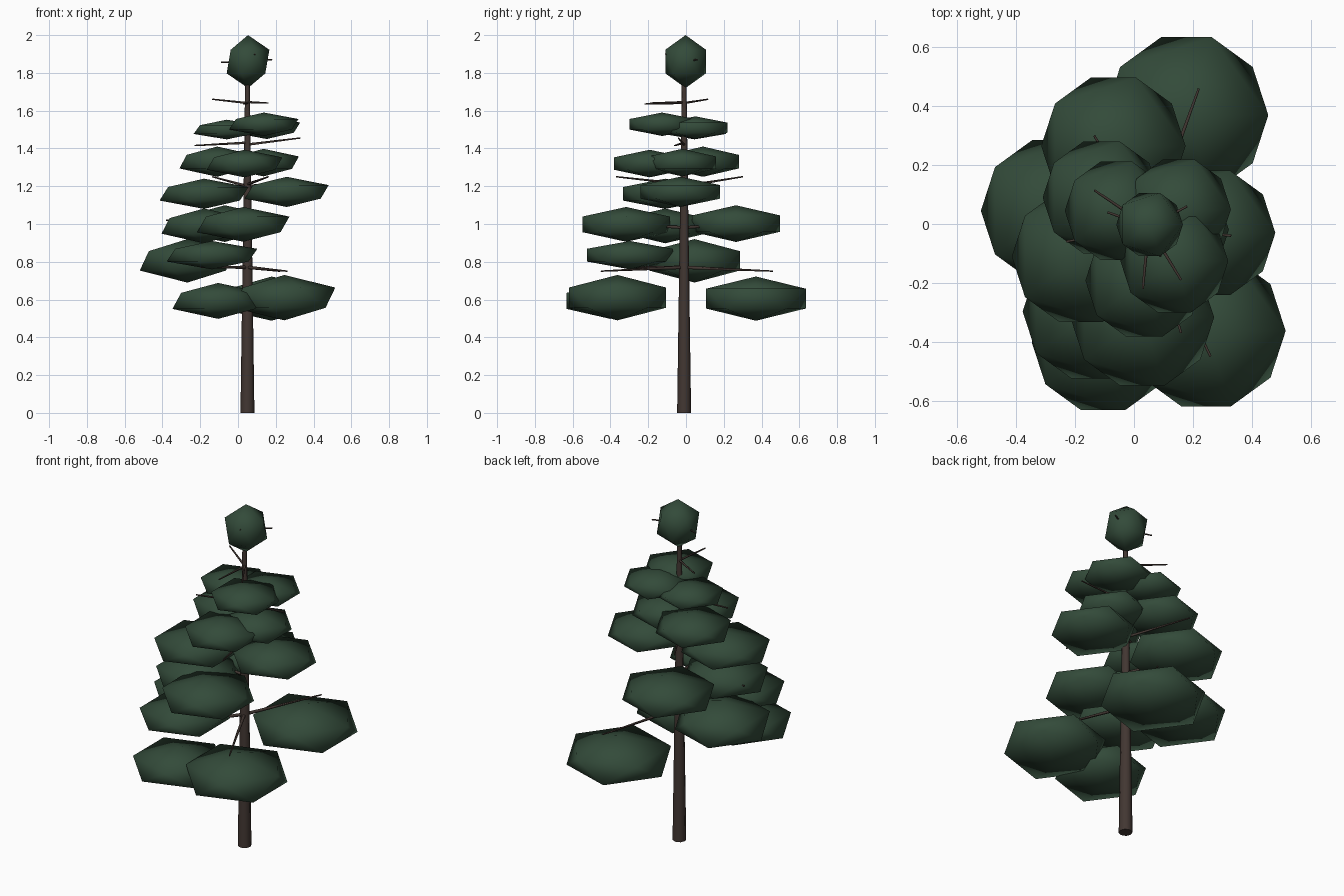
import bpy, bmesh
from mathutils import Vector, Matrix


def material(name, rgb):
    m = bpy.data.materials.new(name)
    m.diffuse_color = (*rgb, 1)
    return m


bark = material("bark", (0.055, 0.038, 0.032))
needles = material("needles", (0.033, 0.07, 0.042))


def finish(name, bm, mat):
    for f in bm.faces:
        f.smooth = len(f.verts) < 5
    me = bpy.data.meshes.new(name)
    bm.to_mesh(me)
    bm.free()
    me.materials.append(mat)
    ob = bpy.data.objects.new(name, me)
    bpy.context.collection.objects.link(ob)
    return ob


def limb(name, a, b, r1, r2, sides):
    a, b = Vector(a), Vector(b)
    d = b - a
    bm = bmesh.new()
    bmesh.ops.create_cone(bm, cap_ends=True, segments=sides,
                          radius1=r1, radius2=r2, depth=d.length)
    rot = d.to_track_quat('Z', 'Y').to_matrix().to_4x4()
    bm.transform(Matrix.Translation((a + b) / 2) @ rot)
    return finish(name, bm, bark)


def clump(name, centre, ring, half):
    # flattened icosahedron with its poles up and down
    bm = bmesh.new()
    bmesh.ops.create_icosphere(bm, subdivisions=1, radius=1)
    s = ring / 0.894
    bm.transform(Matrix.Translation(centre) @ Matrix.Diagonal((s, s, half, 1)))
    return finish(name, bm, needles)


# trunk
TX, TY = 0.05, -0.01
limb("trunk", (TX, TY, 0), (TX, TY, 1.85), 0.037, 0.011, 8)

# branches: tip position and height at the trunk
branches = [
    ((0.22, 0.46, 0.75), 0.77), ((0.26, -0.45, 0.75), 0.77),
    ((-0.20, -0.34, 0.77), 0.77),
    ((-0.38, 0.0, 1.02), 1.00), ((0.05, -0.35, 1.00), 0.98),
    ((-0.10, 0.28, 1.00), 0.98),
    ((-0.135, 0.30, 1.25), 1.20), ((0.16, -0.37, 1.25), 1.21),
    ((-0.22, -0.12, 1.19), 1.20), ((0.30, 0.0, 1.22), 1.20),
    ((0.33, -0.04, 1.455), 1.42), ((-0.23, -0.06, 1.415), 1.43),
    ((-0.135, 0.115, 1.66), 1.64), ((0.16, -0.19, 1.64), 1.645),
    ((0.03, -0.22, 1.635), 1.64),
    ((0.18, 0.06, 1.87), 1.86), ((-0.09, 0.04, 1.855), 1.86),
    ((0.09, -0.11, 1.90), 1.87),
]
for i, (tip, z) in enumerate(branches):
    r = 0.013 - 0.004 * z
    limb(f"branch_{i + 1}", (TX, TY, z), tip, r, 0.004, 5)

# foliage clumps: centre, ring radius, half height
clumps = [
    ((0.178, 0.37, 0.605), 0.278, 0.117), ((0.245, -0.363, 0.61), 0.27, 0.12),
    ((-0.105, -0.402, 0.593), 0.242, 0.095),
    ((-0.268, 0.045, 0.805), 0.252, 0.115), ((-0.138, -0.297, 0.835), 0.24, 0.075),
    ((0.028, -0.317, 0.998), 0.244, 0.092), ((-0.07, 0.265, 1.002), 0.245, 0.097),
    ((-0.18, -0.11, 0.99), 0.225, 0.092),
    ((0.258, -0.03, 1.17), 0.222, 0.08), ((-0.18, -0.11, 1.16), 0.235, 0.08),
    ((-0.11, 0.09, 1.33), 0.20, 0.08), ((0.035, -0.192, 1.32), 0.2, 0.073),
    ((0.135, -0.02, 1.325), 0.187, 0.073),
    ((0.137, -0.126, 1.528), 0.183, 0.062), ((-0.06, 0.045, 1.5), 0.175, 0.052),
    ((0.152, 0.05, 1.51), 0.177, 0.06),
]
for i, (c, r, h) in enumerate(clumps):
    clump(f"foliage_{i + 1}", c, r, h)

# crown tuft at the top
clump("crown", (0.053, -0.002, 1.86), 0.113, 0.14)
